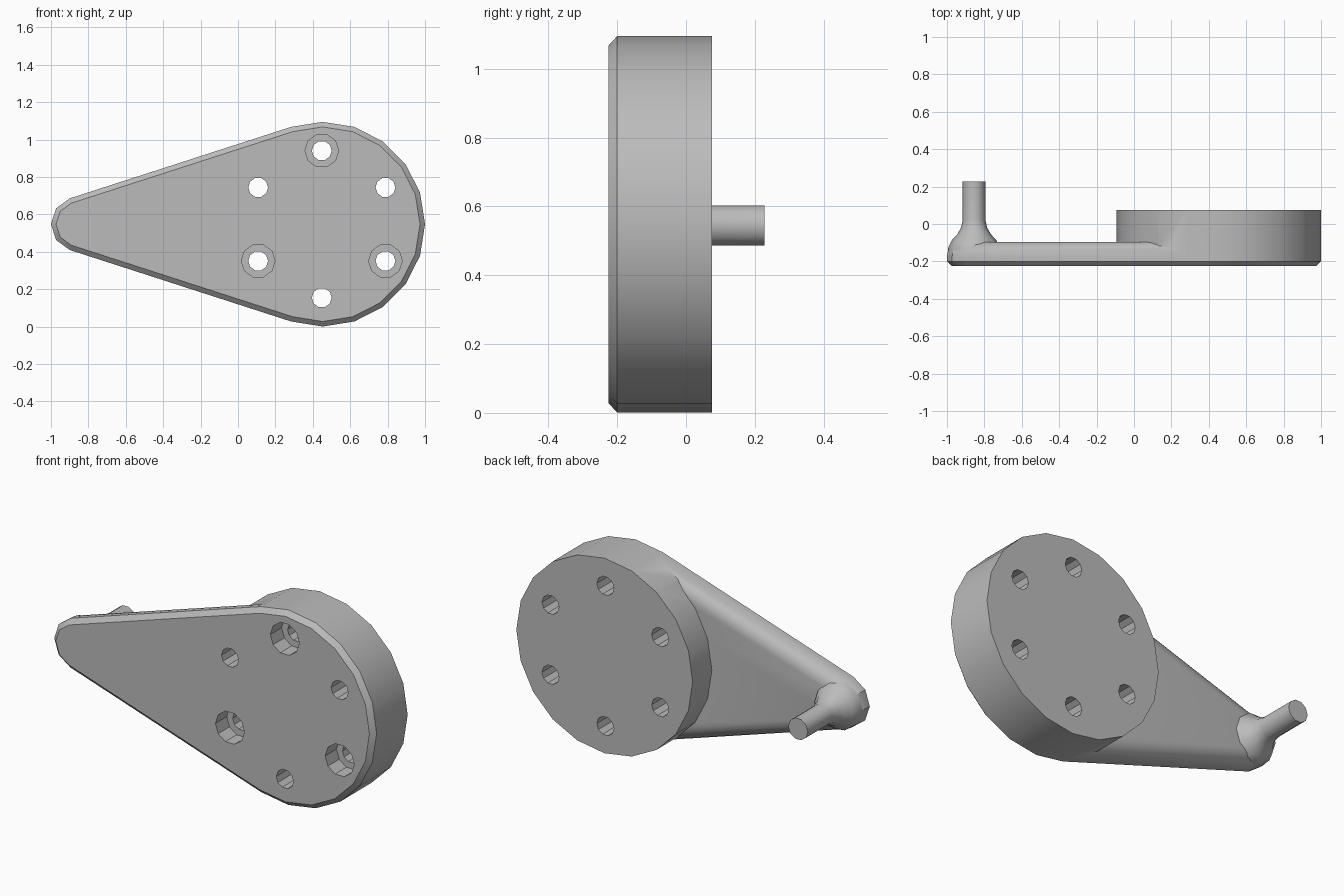
import bpy
import bmesh
import math

cube = bpy.data.objects.get("Cube")
if cube:
    bpy.data.objects.remove(cube)

grey = bpy.data.materials.new("plain grey")
grey.use_nodes = True
tone = (0.5, 0.5, 0.5, 1)
grey.diffuse_color = tone
grey.node_tree.nodes["Principled BSDF"].inputs["Base Color"].default_value = tone

CZ = 0.548                      # height of the shared centre line
DISC_X, DISC_R = 0.453, 0.547
TIP_X, TIP_R = -0.855, 0.145


def arc(cx, cz, r, start, end, steps):
    """Points (x, z) along an arc, angles in radians."""
    angles = [start + (end - start) * i / steps for i in range(steps + 1)]
    return [(cx + r * math.cos(a), cz + r * math.sin(a)) for a in angles]


def circle(cx, cz, r, sides):
    return arc(cx, cz, r, 0, math.tau, sides)[:-1]


def loft(name, sections):
    """Closed solid through sections of (y, outline)."""
    bm = bmesh.new()
    rings = [[bm.verts.new((x, y, z)) for x, z in pts] for y, pts in sections]
    n = len(rings[0])
    for a, b in zip(rings, rings[1:]):
        for i in range(n):
            j = (i + 1) % n
            bm.faces.new((a[i], a[j], b[j], b[i]))
    bm.faces.new(rings[0])
    bm.faces.new(rings[-1])
    bmesh.ops.recalc_face_normals(bm, faces=bm.faces)
    mesh = bpy.data.meshes.new(name)
    bm.to_mesh(mesh)
    bm.free()
    mesh.materials.append(grey)
    obj = bpy.data.objects.new(name, mesh)
    bpy.context.collection.objects.link(obj)
    return obj


def combine(target, tool, operation):
    """Apply a boolean and discard the tool."""
    bpy.context.view_layer.objects.active = target
    mod = target.modifiers.new("join", "BOOLEAN")
    mod.operation = operation
    mod.solver = "EXACT"
    mod.object = tool
    bpy.ops.object.modifier_apply(modifier=mod.name)
    bpy.data.objects.remove(tool)


def smooth(obj, degrees):
    bpy.ops.object.select_all(action="DESELECT")
    obj.select_set(True)
    bpy.context.view_layer.objects.active = obj
    bpy.ops.object.shade_smooth_by_angle(angle=math.radians(degrees))


def teardrop(inset):
    """Big and small circle joined by their tangents."""
    t = math.radians(108)
    return (arc(DISC_X, CZ, DISC_R - inset, -t, t, 12)
            + arc(TIP_X, CZ, TIP_R - inset, t, math.tau - t, 4))


# Arm plate: chamfered front edge, rounded back edge
sections = [(-0.225, teardrop(0.027)), (-0.2, teardrop(0))]
ROUND = 0.08
for i in range(6):
    a = math.radians(18 * i)
    sections.append((-0.175 + ROUND * math.sin(a),
                     teardrop(ROUND * (1 - math.cos(a)))))
arm = loft("crank_arm", sections)

# Thick hub disc
hub = circle(DISC_X, CZ, DISC_R, 20)
combine(arm, loft("hub_disc", [(-0.175, hub), (0.075, hub)]), "UNION")

# Bolt holes, every other one counterbored from the front
BOLT_R = 0.393
for i in range(6):
    a = math.radians(90 + 60 * i)
    x, z = DISC_X - 0.005 + BOLT_R * math.cos(a), CZ + BOLT_R * math.sin(a)
    bore = circle(x, z, 0.053, 10)
    combine(arm, loft("bolt_hole", [(-0.5, bore), (0.5, bore)]), "DIFFERENCE")
    if i % 2 == 0:
        wide = circle(x, z, 0.09, 10)
        combine(arm, loft("counterbore", [(-0.5, wide), (-0.125, wide)]),
                "DIFFERENCE")
smooth(arm, 30)

# Handle pin with a flared foot
profile = [(-0.16, 0.14), (-0.125, 0.138), (-0.085, 0.118), (-0.055, 0.09),
           (-0.02, 0.07), (0.02, 0.061), (0.228, 0.061)]
pin = loft("handle_pin", [(y, circle(TIP_X, CZ - 0.003, r, 10))
                          for y, r in profile])
smooth(pin, 40)
